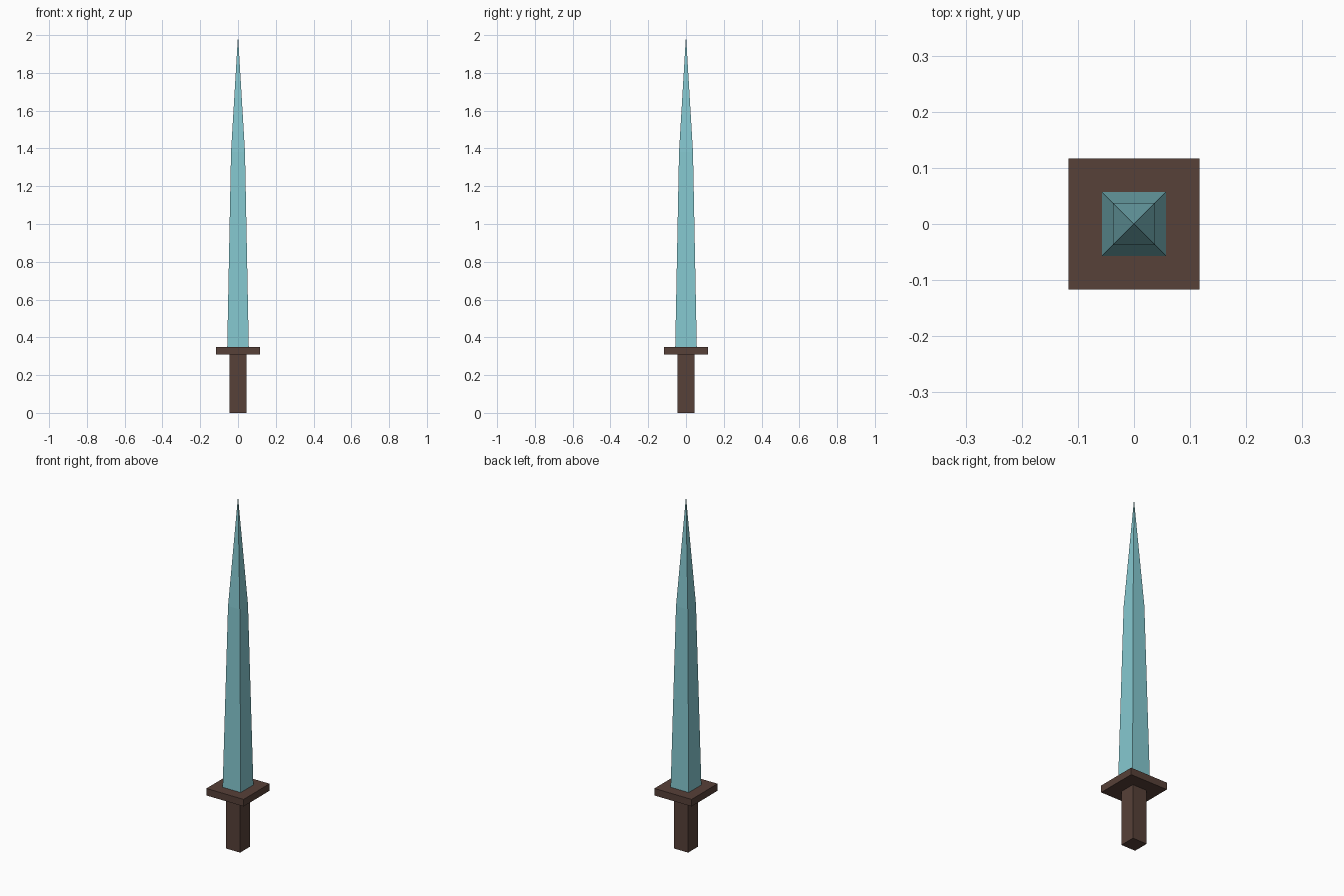
import bpy, bmesh

if "Cube" in bpy.data.objects:
    bpy.data.objects.remove(bpy.data.objects["Cube"])


def material(name, color):
    m = bpy.data.materials.new(name)
    m.diffuse_color = (*color, 1)
    m.use_nodes = True
    m.node_tree.nodes["Principled BSDF"].inputs["Base Color"].default_value = m.diffuse_color
    return m


def square_loft(name, sections, mat):
    """Skin square sections (half width, z); half width 0 makes a point."""
    bm = bmesh.new()
    rings = []
    for h, z in sections:
        corners = [(-h, -h), (h, -h), (h, h), (-h, h)] if h else [(0, 0)]
        rings.append([bm.verts.new((x, y, z)) for x, y in corners])
    for a, b in zip(rings, rings[1:]):
        for i in range(4):
            j = (i + 1) % 4
            top = [b[j], b[i]] if len(b) == 4 else [b[0]]
            bm.faces.new([a[i], a[j]] + top)
    for ring in (rings[0], rings[-1]):
        if len(ring) == 4:
            bm.faces.new(ring)
    bmesh.ops.recalc_face_normals(bm, faces=bm.faces)
    mesh = bpy.data.meshes.new(name)
    bm.to_mesh(mesh)
    bm.free()
    mesh.materials.append(mat)
    obj = bpy.data.objects.new(name, mesh)
    bpy.context.collection.objects.link(obj)
    return obj


wood = material("dark_brown", (0.095, 0.052, 0.04))
steel = material("pale_teal", (0.235, 0.58, 0.63))

# Grip and square guard
square_loft("grip", [(0.045, 0), (0.045, 0.31)], wood)
square_loft("guard", [(0.117, 0.31), (0.117, 0.35)], wood)

# Four-sided blade, tapering faster towards the tip
square_loft("blade", [(0.057, 0.35), (0.037, 1.38), (0, 2.0)], steel)
